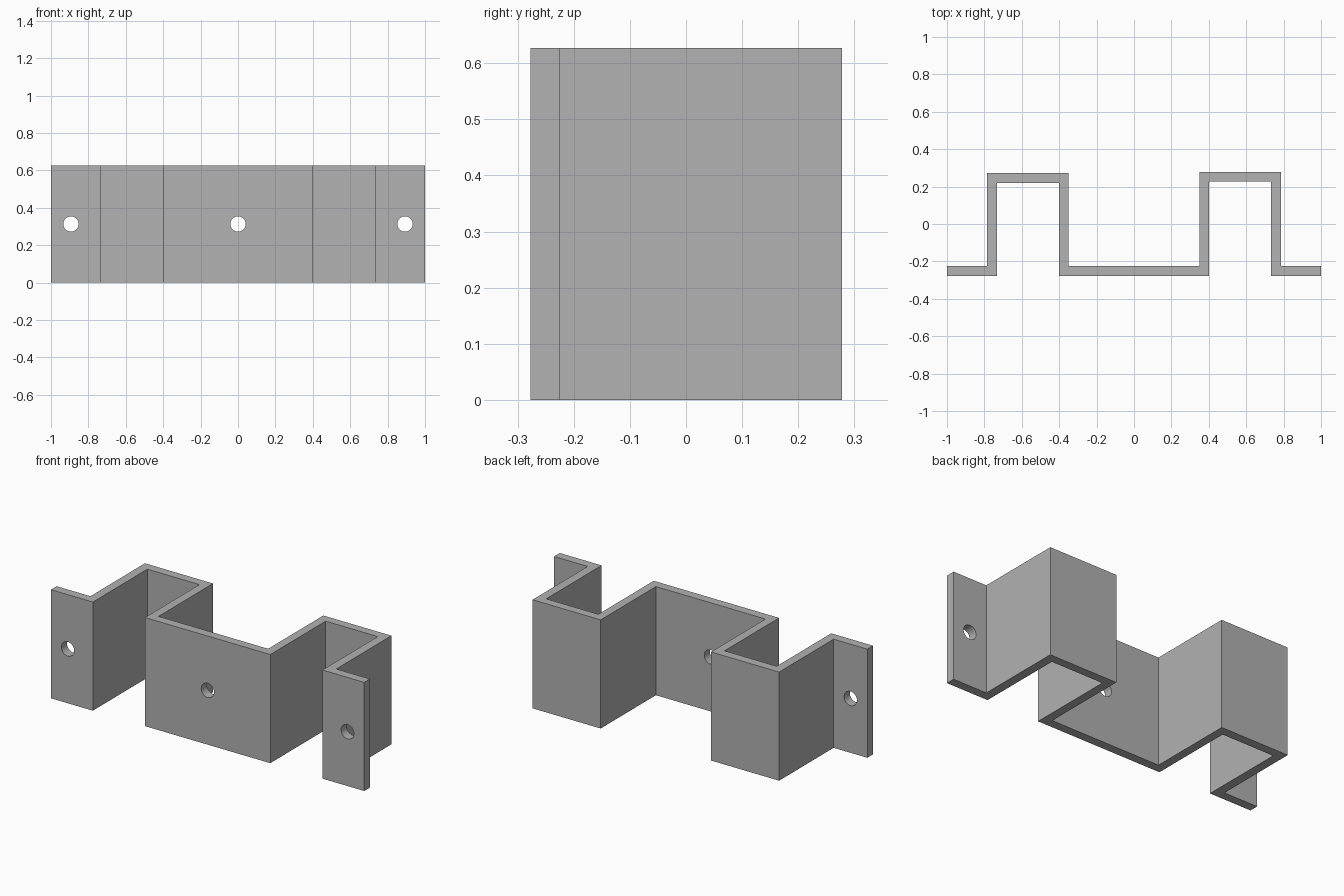
import bpy
import bmesh
import math

cube = bpy.data.objects.get("Cube")
if cube:
    bpy.data.objects.remove(cube, do_unlink=True)

HEIGHT = 0.627
FRONT, FLANGE_BACK = -0.277, -0.225
HOLE_RADIUS, HOLE_X = 0.041, 0.893

# Single plain grey finish
grey = bpy.data.materials.new("plain_grey")
grey.use_nodes = True
colour = (0.445, 0.445, 0.445, 1)
grey.diffuse_color = colour
grey.node_tree.nodes["Principled BSDF"].inputs["Base Color"].default_value = colour


def half_profile(side, crest_inner, crest_outer):
    """Front and back outlines from the centre out to one end."""
    front = [(0.40, FRONT), (0.40, crest_inner), (0.733, crest_inner),
             (0.733, FRONT), (1.0, FRONT)]
    back = [(0.35, FLANGE_BACK), (0.35, crest_outer), (0.785, crest_outer),
            (0.785, FLANGE_BACK), (1.0, FLANGE_BACK)]
    return ([(side * x, y) for x, y in front], [(side * x, y) for x, y in back])


# Folded strip: the right channel is very slightly shallower than the left
left_front, left_back = half_profile(1, 0.228, 0.278)
right_front, right_back = half_profile(-1, 0.220, 0.272)
outline = right_front[::-1] + left_front + left_back[::-1] + right_back

bm = bmesh.new()
base = bm.faces.new([bm.verts.new((x, y, 0)) for x, y in outline])
extruded = bmesh.ops.extrude_face_region(bm, geom=[base])["geom"]
bmesh.ops.translate(bm, vec=(0, 0, HEIGHT),
                    verts=[v for v in extruded if isinstance(v, bmesh.types.BMVert)])
bmesh.ops.recalc_face_normals(bm, faces=bm.faces)
mesh = bpy.data.meshes.new("folded_bracket")
bm.to_mesh(mesh)
bm.free()
mesh.materials.append(grey)
bracket = bpy.data.objects.new("folded_bracket", mesh)
bpy.context.collection.objects.link(bracket)

# Screw holes through both end flanges and the middle plate
bpy.ops.object.select_all(action="DESELECT")
for x in (-HOLE_X, 0, HOLE_X):
    bpy.ops.mesh.primitive_cylinder_add(
        vertices=48, radius=HOLE_RADIUS, depth=0.2,
        location=(x, (FRONT + FLANGE_BACK) / 2, HEIGHT / 2),
        rotation=(math.pi / 2, 0, 0))
    cutter = bpy.context.object
    cutter.name = "hole_cutter"
    cutter.hide_render = True
    cutter.data.materials.append(grey)
    cut = bracket.modifiers.new("screw_hole", "BOOLEAN")
    cut.operation = "DIFFERENCE"
    cut.solver = "EXACT"
    cut.object = cutter
    bpy.context.view_layer.objects.active = bracket
    bpy.ops.object.modifier_apply(modifier=cut.name)
    bpy.data.objects.remove(cutter, do_unlink=True)

# Round hole walls shade smoothly, folds stay sharp
bracket.select_set(True)
bpy.context.view_layer.objects.active = bracket
bpy.ops.object.shade_smooth_by_angle(angle=math.radians(30))
